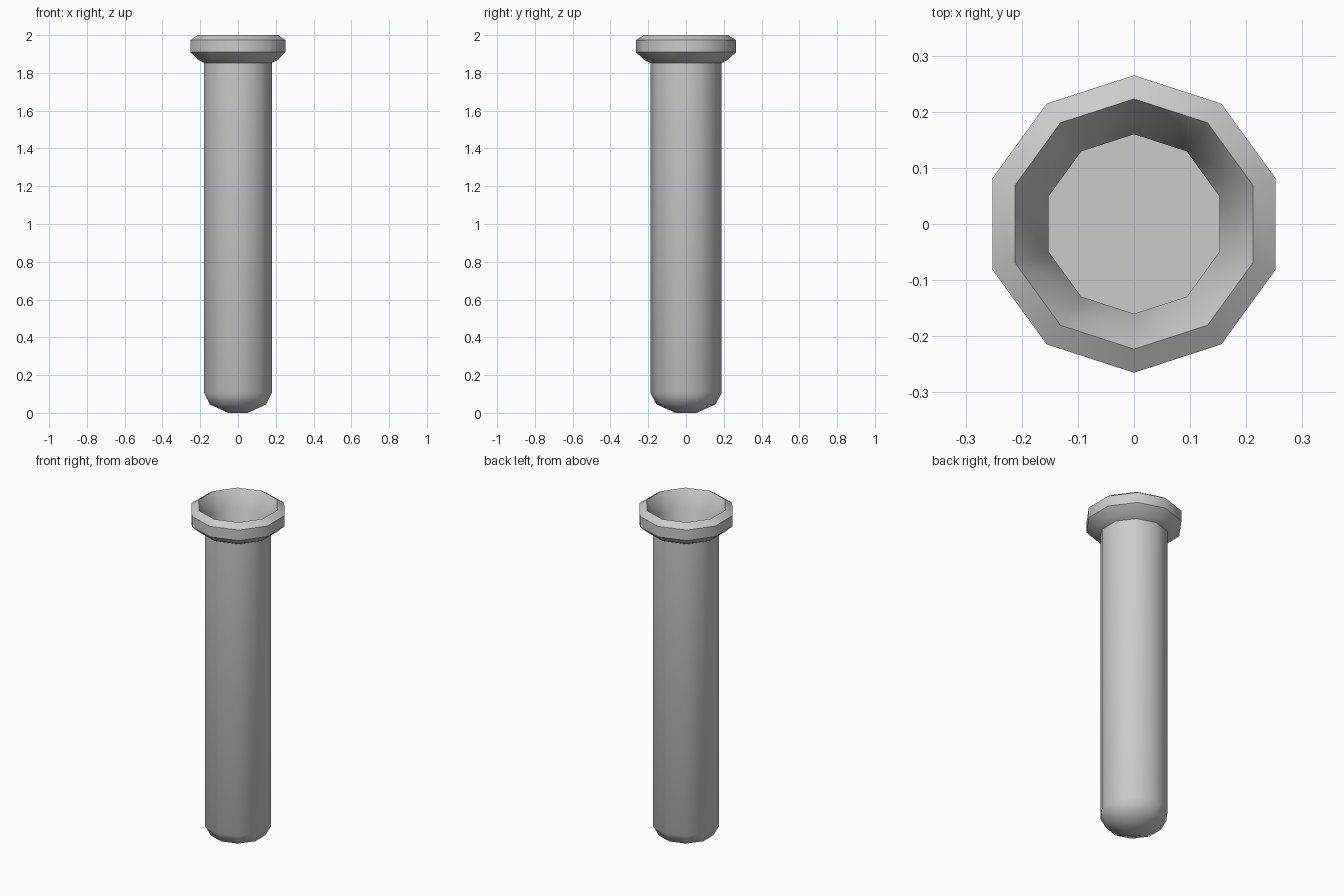
import bpy, bmesh, math

cube = bpy.data.objects.get("Cube")
if cube:
    bpy.data.objects.remove(cube, do_unlink=True)

SIDES = 10

# Single grey material
grey = bpy.data.materials.new("grey")
grey.use_nodes = True
colour = (0.6, 0.6, 0.6, 1.0)
grey.diffuse_color = colour
grey.node_tree.nodes["Principled BSDF"].inputs["Base Color"].default_value = colour


def lathe(name, profile):
    """Sweep (radius, height) points into a ten-sided closed shell."""
    bm = bmesh.new()
    rings = []
    for radius, z in profile:
        ring = []
        for i in range(SIDES):
            a = math.pi / 2 + math.tau * i / SIDES
            ring.append(bm.verts.new((radius * math.cos(a), radius * math.sin(a), z)))
        rings.append(ring)
    for low, high in zip(rings, rings[1:]):
        for i in range(SIDES):
            j = (i + 1) % SIDES
            bm.faces.new((low[i], low[j], high[j], high[i]))
    bm.faces.new(rings[0][::-1])
    bm.faces.new(rings[-1])
    bmesh.ops.recalc_face_normals(bm, faces=bm.faces)
    mesh = bpy.data.meshes.new(name)
    bm.to_mesh(mesh)
    bm.free()
    obj = bpy.data.objects.new(name, mesh)
    bpy.context.collection.objects.link(obj)
    mesh.materials.append(grey)
    bpy.ops.object.select_all(action="DESELECT")
    obj.select_set(True)
    bpy.context.view_layer.objects.active = obj
    bpy.ops.object.shade_smooth_by_angle(angle=math.radians(40))
    return obj


# Outside: rounded base, straight wall and bevelled collar
outside = [(0.055, 0), (0.156, 0.045), (0.188, 0.105), (0.188, 1.853),
           (0.222, 1.87), (0.265, 1.91), (0.265, 1.973), (0.223, 2.0)]
# Inside: flared mouth, straight bore and flat floor
inside = [(0.16, 1.9), (0.16, 0.1)]

lathe("hollow_tube", outside + inside)
